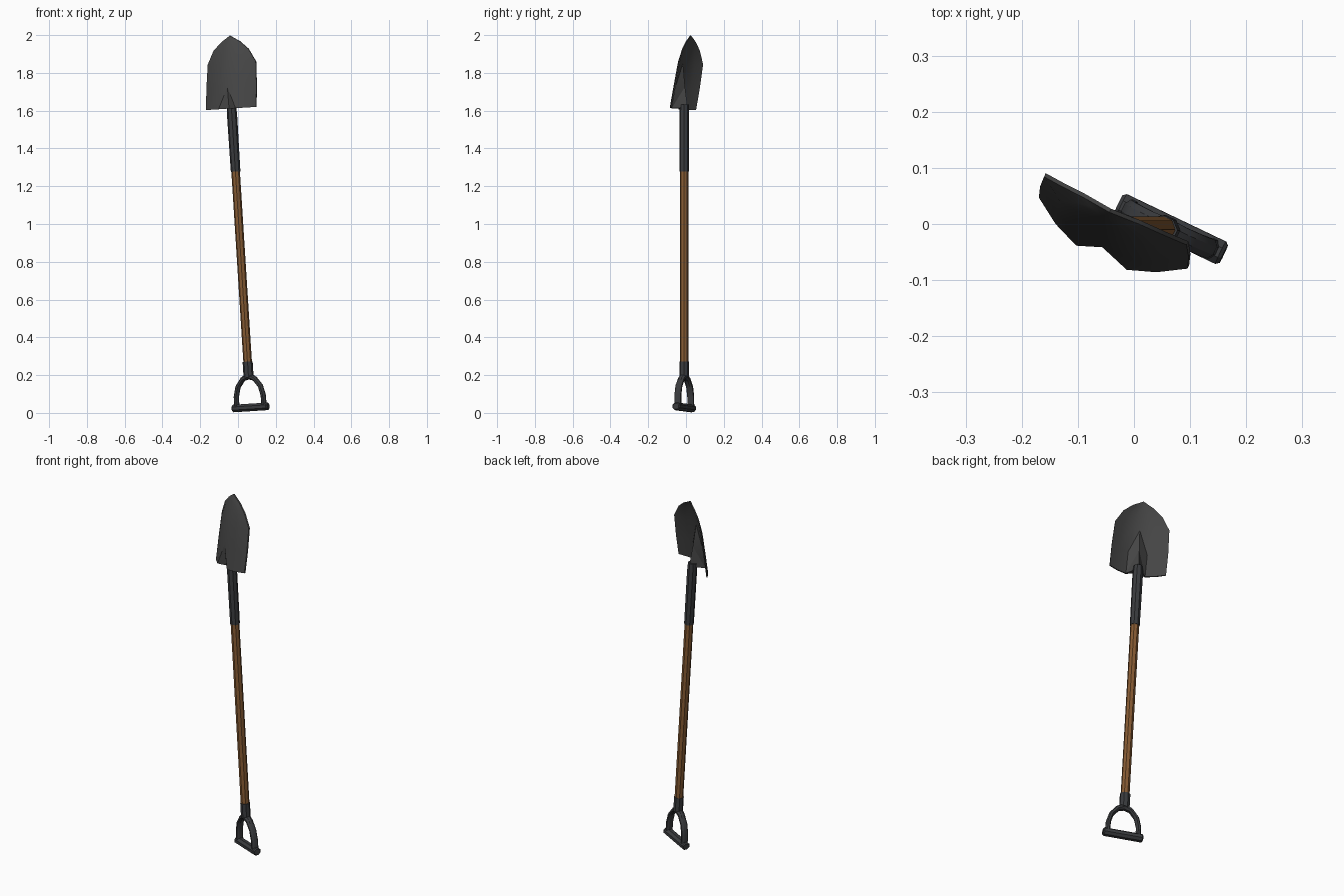
import bpy, bmesh, math
from mathutils import Matrix, Vector

if "Cube" in bpy.data.objects:
    bpy.data.objects.remove(bpy.data.objects["Cube"])

# The whole tool leans left and is turned about its own shaft
POSE = (Matrix.Translation((0.068, -0.009, 0.0)) @ Matrix.Rotation(-0.063, 4, 'Y')
        @ Matrix.Rotation(math.radians(-25.5), 4, 'Z'))


def material(name, rgb):
    m = bpy.data.materials.new(name)
    m.diffuse_color = (*rgb, 1)
    m.use_nodes = True
    m.node_tree.nodes["Principled BSDF"].inputs["Base Color"].default_value = m.diffuse_color
    return m


STEEL = material("blade_grey", (0.06, 0.06, 0.06))
DARK = material("dark_metal", (0.042, 0.044, 0.048))
WOOD = material("brown_wood", (0.24, 0.105, 0.033))


def finish(name, bm, mat, angle):
    bmesh.ops.recalc_face_normals(bm, faces=bm.faces)
    me = bpy.data.meshes.new(name)
    bm.to_mesh(me)
    bm.free()
    me.transform(POSE)
    me.materials.append(mat)
    ob = bpy.data.objects.new(name, me)
    bpy.context.collection.objects.link(ob)
    bpy.context.view_layer.objects.active = ob
    ob.select_set(True)
    bpy.ops.object.shade_smooth_by_angle(angle=math.radians(angle))
    ob.select_set(False)
    return ob


def tube(name, path, radii, mat, sides=8, angle=30):
    """Sweep a closed section along (u, w) points; radii = (in plane, depth)."""
    bm = bmesh.new()
    pts = [Vector((u, 0, w)) for u, w in path]
    rings = []
    for i, p in enumerate(pts):
        t = (pts[min(i + 1, len(pts) - 1)] - pts[max(i - 1, 0)]).normalized()
        side = Vector((t.z, 0, -t.x))
        a, b = radii[i]
        k = 1 / math.cos(math.pi / sides)
        ring = []
        for j in range(sides):
            q = 2 * math.pi * (j + 0.5) / sides
            ring.append(bm.verts.new(p + side * (a * k * math.cos(q))
                                     + Vector((0, b * k * math.sin(q), 0))))
        rings.append(ring)
    for r, s in zip(rings, rings[1:]):
        for j in range(sides):
            n = (j + 1) % sides
            bm.faces.new((r[j], r[n], s[n], s[j]))
    bm.faces.new(rings[0])
    bm.faces.new(rings[-1])
    return finish(name, bm, mat, angle)


# Shaft, socket and collar
tube("wooden_shaft", [(0, 0.24), (0, 1.30)], [(0.021, 0.021)] * 2, WOOD)
tube("blade_socket", [(0, 1.28), (0, 1.58), (0, 1.635)],
     [(0.0235, 0.0235), (0.025, 0.024), (0.022, 0.022)], DARK)
tube("handle_collar", [(0, 0.19), (0, 0.272)], [(0.025, 0.023)] * 2, DARK)

# D-shaped handle: two arms mirrored about the shaft, and a grip bar
half = [(0.08, 0.03), (0.079, 0.09), (0.066, 0.14), (0.035, 0.18)]
arms = half + [(0, 0.197)] + [(-u, w) for u, w in reversed(half)]
tube("handle_arms", arms, [(0.012, 0.018)] * 4 + [(0.018, 0.02)] + [(0.012, 0.018)] * 4, DARK)
tube("grip_bar", [(-0.104, 0.029), (-0.098, 0.029), (0.098, 0.029), (0.104, 0.029)],
     [(0.015, 0.017), (0.02, 0.022), (0.02, 0.022), (0.015, 0.017)], DARK)

# Blade: rows of (height, half width, edge depth, spine depth)
ROWS = [(1.615, 0.147, -0.008, -0.063), (1.73, 0.147, 0.014, -0.040),
        (1.855, 0.141, 0.036, -0.015), (1.925, 0.102, 0.036, 0.006),
        (1.967, 0.055, 0.036, 0.020)]
COLS = [-1, -0.68, -0.34, 0, 0.34, 0.68, 1]
RIDGE_BACK = {0: 0.020, 1: 0.004}    # socket ridge on the back
GROOVE = {0: -0.032, 1: -0.036}      # matching groove on the front
THICK = 0.007

bm = bmesh.new()
layers = []
for back in (False, True):
    grid = []
    for i, (w, h, e, s) in enumerate(ROWS):
        row = []
        for c in COLS:
            v = s + (e - s) * c * c + (THICK if back else 0)
            if c == 0 and i in GROOVE:
                v = RIDGE_BACK[i] if back else GROOVE[i]
            row.append(bm.verts.new((c * h, v, w)))
        grid.append(row)
    tip = bm.verts.new((0, 0.033 + (THICK if back else 0), 2.0))
    for lo, hi in zip(grid, grid[1:]):
        for j in range(6):
            a, b, c, d = lo[j], lo[j + 1], hi[j + 1], hi[j]
            if j < 3:     # diagonals rise towards the spine
                bm.faces.new((a, b, c))
                bm.faces.new((a, c, d))
            else:
                bm.faces.new((a, b, d))
                bm.faces.new((b, c, d))
    for j in range(6):
        bm.faces.new((grid[-1][j], grid[-1][j + 1], tip))
    layers.append(grid[0] + [r[-1] for r in grid[1:]] + [tip]
                  + [r[0] for r in reversed(grid[1:])])
# Rim joining front and back
front, rear = layers
for k in range(len(front)):
    n = (k + 1) % len(front)
    bm.faces.new((front[k], front[n], rear[n], rear[k]))
finish("shovel_blade", bm, STEEL, 20)
